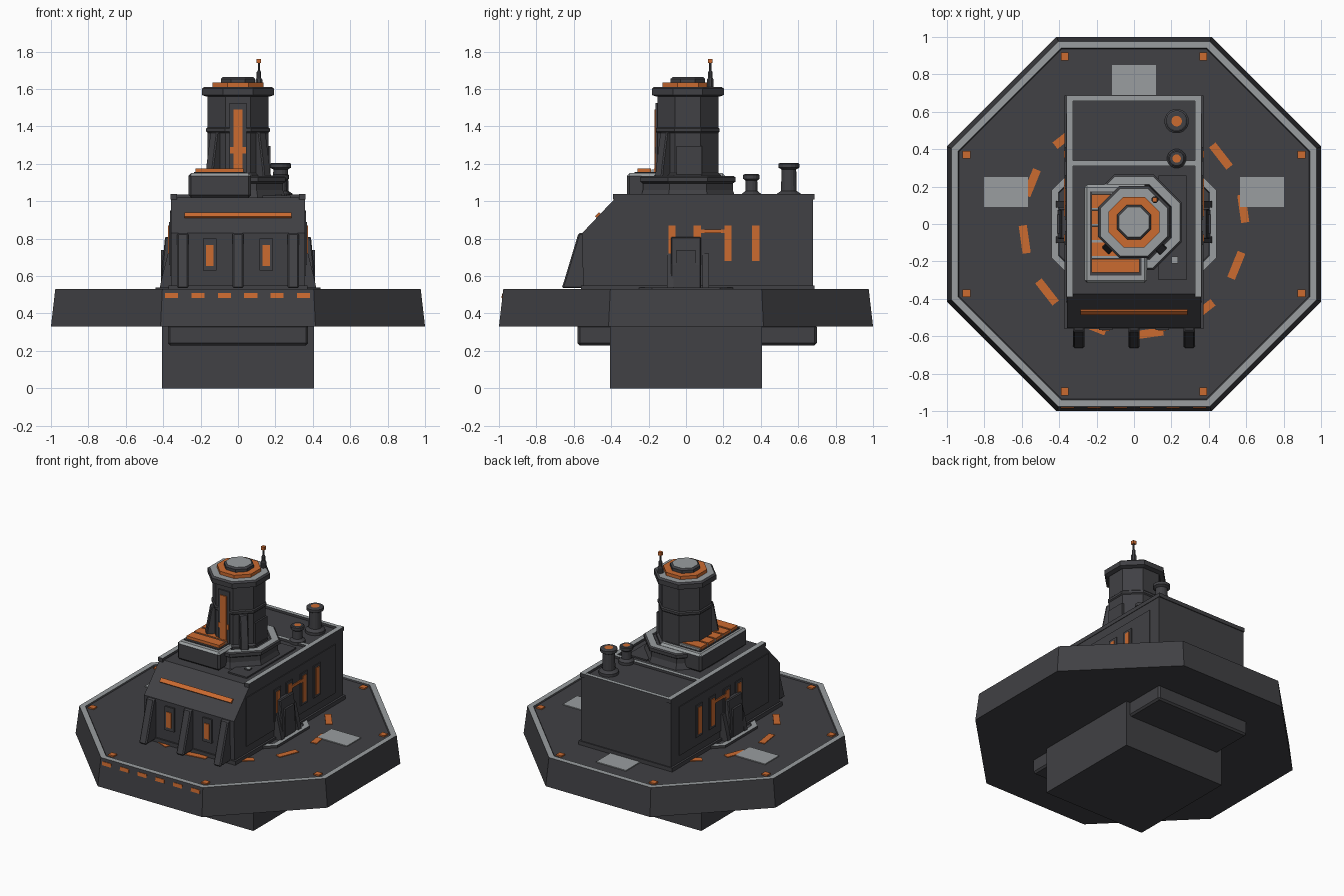
import bpy, bmesh, math
from mathutils import Matrix, Vector

if "Cube" in bpy.data.objects:
    bpy.data.objects.remove(bpy.data.objects["Cube"])


def material(name, col):
    m = bpy.data.materials.new(name)
    m.diffuse_color = (*col, 1)
    m.use_nodes = True
    m.node_tree.nodes["Principled BSDF"].inputs["Base Color"].default_value = m.diffuse_color
    return m


DARK = material("dark grey", (0.052, 0.052, 0.058))
LIGHT = material("light grey", (0.32, 0.34, 0.35))
ORANGE = material("orange", (0.60, 0.145, 0.03))


def finish(name, bm, mats, bevel=0):
    bmesh.ops.recalc_face_normals(bm, faces=bm.faces[:])
    me = bpy.data.meshes.new(name)
    bm.to_mesh(me)
    bm.free()
    for m in mats:
        me.materials.append(m)
    ob = bpy.data.objects.new(name, me)
    bpy.context.collection.objects.link(ob)
    if bevel:
        mod = ob.modifiers.new("bevel", 'BEVEL')
        mod.width = bevel
        mod.segments = 1
    return ob


def box(name, x, y, z, mat=DARK, top=None, bevel=0, rot=None):
    """Box from (min, max) ranges; top = material of upward faces."""
    bm = bmesh.new()
    bmesh.ops.create_cube(bm, size=1)
    size = Vector((x[1] - x[0], y[1] - y[0], z[1] - z[0]))
    mid = Vector((sum(x), sum(y), sum(z))) / 2
    bm.normal_update()
    for f in bm.faces:
        f.material_index = 1 if top and f.normal.z > 0.7 else 0
    m = Matrix.Translation(mid) @ (rot or Matrix()) @ Matrix.Diagonal((*size, 1))
    bm.transform(m)
    return finish(name, bm, [mat, top or mat], bevel)


def lathe(name, prof, n=8, loc=(0, 0), mat=DARK, paint=None):
    """Stack of n-sided rings (apothem, z); paint = {segment: material}, last index = top cap."""
    bm = bmesh.new()
    paint = paint or {}
    mats = [mat, LIGHT, ORANGE]
    rings = []
    for r, z in prof:
        r /= math.cos(math.pi / n)
        rings.append([bm.verts.new((loc[0] + r * math.cos((i + .5) * math.tau / n),
                                    loc[1] + r * math.sin((i + .5) * math.tau / n), z)) for i in range(n)])
    bm.faces.new(rings[0])
    for s, (a, b) in enumerate(zip(rings, rings[1:])):
        for i in range(n):
            f = bm.faces.new((a[i], a[(i + 1) % n], b[(i + 1) % n], b[i]))
            f.material_index = mats.index(paint.get(s, mat))
    cap = bm.faces.new(rings[-1])
    cap.material_index = mats.index(paint.get(len(prof) - 1, mat))
    return finish(name, bm, mats)


def extrude(name, prof, w, angle, loc=(0, 0), bevel=0):
    """Profile (outward, z) of width w, pointing towards angle (degrees)."""
    bm = bmesh.new()
    a = [bm.verts.new((u, -w / 2, z)) for u, z in prof]
    b = [bm.verts.new((u, w / 2, z)) for u, z in prof]
    bm.faces.new(a)
    bm.faces.new(b)
    k = len(prof)
    for i in range(k):
        bm.faces.new((a[i], a[(i + 1) % k], b[(i + 1) % k], b[i]))
    bm.transform(Matrix.Translation((*loc, 0)) @ Matrix.Rotation(math.radians(angle), 4, 'Z'))
    return finish(name, bm, [DARK], bevel)


# Foundation and octagonal platform
box("foundation_block", (-.405, .405), (-.405, .405), (0, .34))
box("under_hull", (-.375, .375), (-.58, .70), (.23, .34), bevel=.012)
lathe("platform", [(1, .33), (.977, .53), (.94, .53), (.935, .522)], paint={1: LIGHT})

# Platform markings
for i in range(12):
    a = math.radians(8 + 30 * i)
    cx, cy = .59 * math.cos(a), .59 * math.sin(a)
    box("deck_dash", (cx - .022, cx + .022), (cy - .075, cy + .075), (.52, .527), ORANGE,
        rot=Matrix.Rotation(a, 4, 'Z'))
for sx in (-1, 1):
    for sy in (-1, 1):
        for px, py in ((.37, .895), (.895, .37)):
            cx, cy = sx * px, sy * py
            box("corner_lamp", (cx - .021, cx + .021), (cy - .021, cy + .021), (.518, .532), ORANGE)
for cx, cy in ((0, .77), (-.685, .17), (.685, .17)):
    box("deck_plate", (cx - .118, cx + .118), (cy - .08, cy + .08), (.52, .5285), LIGHT)
tilt = Matrix.Rotation(-math.atan(.115), 4, 'X')
for i in range(6):
    cx = -.355 + .141 * i
    box("edge_dash", (cx - .035, cx + .035), (-.985, -.977), (.482, .508), ORANGE, rot=tilt)

# Main building
extrude("building", [(.55, .52), (.555, .83), (.375, 1.02), (-.68, 1.02), (-.68, .52)], .715, -90)
box("plinth", (-.372, .372), (-.562, .688), (.52, .55))
lathe("side_steps", [(.44, .52), (.44, .54), (.405, .54), (.40, .532)], paint={1: LIGHT})
for x in (-.295, 0, .295):
    extrude("front_buttress", [(.54, .535), (.665, .535), (.65, .58), (.575, .83), (.54, .83)],
            .06, -90, (x, 0), .008)
for s in (-1, 1):
    box("front_window_frame", (s * .15 - .036, s * .15 + .036), (-.566, -.54), (.63, .80))
    box("front_window", (s * .15 - .02, s * .15 + .02), (-.572, -.564), (.655, .765), ORANGE)
box("brow_light", (-.285, .285), (-.478, -.466), (.911, .941), ORANGE,
    rot=Matrix.Rotation(-math.radians(43), 4, 'X'))


# Building sides, mirrored
def side(s, name, x, y, z, mat=DARK, bevel=0):
    box(name, tuple(sorted((s * x[0], s * x[1]))), y, z, mat, bevel=bevel)


for s in (-1, 1):
    side(s, "side_panel", (.35, .363), (-.42, .59), (.60, .95))
    for y in (-.075, .06, .225, .373):
        side(s, "side_window_frame", (.355, .369), (y - .038, y + .038), (.66, .89))
        side(s, "side_window", (.366, .374), (y - .019, y + .019), (.68, .87), ORANGE)
    side(s, "side_light_bar", (.366, .373), (.06, .225), (.83, .85), ORANGE)
    a = 0 if s > 0 else 180
    extrude("door_surround", [(.34, .53), (.41, .53), (.405, .66), (.39, .81), (.34, .81)], .16, a,
            bevel=.006)
    side(s, "door", (.38, .412), (-.05, .05), (.535, .74))
    for y in (-.085, .105):
        extrude("door_buttress", [(.34, .53), (.42, .53), (.405, .60), (.375, .72), (.34, .72)],
                .035, a, (0, y))

# Roof parapet
for s in (-1, 1):
    side_x = (s * .343 - .018, s * .343 + .018)
    box("roof_rim_side", side_x, (-.39, .688), (1.01, 1.038), top=LIGHT)
for y in (.672, .325):
    box("roof_rim_cross", (-.325, .325), (y - .014, y + .014), (1.01, 1.037), top=LIGHT)
box("roof_panel", (.13, .28), (-.30, .26), (1.01, 1.03))
box("roof_hatch", (.20, .235), (-.21, -.175), (1.02, 1.04), top=LIGHT)

# Chimneys
for y, h, r in ((.55, .185, .056), (.35, .125, .044)):
    z = 1.02
    lathe("chimney", [(r * 1.15, z), (r * 1.15, z + .02), (r * .75, z + .035), (r * .7, z + h - .035),
                      (r, z + h - .025), (r, z + h - .005), (r * .85, z + h), (r * .5, z + h)],
          16, (.228, y), paint={7: ORANGE})

# Vent box beside the tower
box("vent_box", (-.265, .07), (-.315, .21), (1.02, 1.15), top=LIGHT, bevel=.014)
box("vent_recess", (-.235, .04), (-.275, .175), (1.14, 1.156))
for i in range(5):
    y = -.222 + .086 * i
    box("vent_slat", (-.228, .03), (y - .036, y + .036), (1.15, 1.176), ORANGE)
    box("vent_bar", (-.228, .03), (y + .038, y + .05), (1.15, 1.17), LIGHT)

# Tower
C = (0, .01)
lathe("tower_base", [(.255, 1.02), (.24, 1.06), (.24, 1.095), (.255, 1.105), (.255, 1.128),
                     (.245, 1.135), (.20, 1.135), (.195, 1.125)], loc=C, paint={5: LIGHT})
lathe("tower_shaft", [(.178, 1.11), (.178, 1.14), (.163, 1.15), (.163, 1.365), (.17, 1.372),
                      (.17, 1.388), (.163, 1.395), (.163, 1.565)], loc=C)
for a in (-135, -45):
    extrude("tower_buttress", [(.14, 1.13), (.225, 1.13), (.215, 1.20), (.185, 1.37), (.14, 1.37)],
            .055, a, C, .006)
lathe("tower_cap", [(.17, 1.56), (.192, 1.568), (.192, 1.602), (.18, 1.612), (.13, 1.612)],
      loc=C, paint={3: LIGHT})
lathe("tower_light_ring", [(.135, 1.605), (.135, 1.635), (.09, 1.635)], loc=C, mat=ORANGE,
      paint={2: ORANGE})
lathe("tower_lid", [(.092, 1.63), (.092, 1.655), (.08, 1.665)], loc=C, paint={2: LIGHT})
box("tower_window_frame", (-.045, .045), (-.162, -.14), (1.15, 1.525))
box("tower_window", (-.025, .025), (-.169, -.161), (1.17, 1.49), ORANGE)
box("tower_window_cross", (-.042, .042), (-.167, -.16), (1.255, 1.29), ORANGE)
box("tower_side_panel", (.15, .175), (-.05, .085), (1.13, 1.295))

# Antenna
A = (.112, .13)
lathe("antenna", [(.018, 1.60), (.018, 1.65), (.012, 1.66), (.012, 1.69), (.006, 1.70), (.006, 1.745)],
      8, A)
box("antenna_tip", (A[0] - .012, A[0] + .012), (A[1] - .012, A[1] + .012), (1.738, 1.762), ORANGE)
